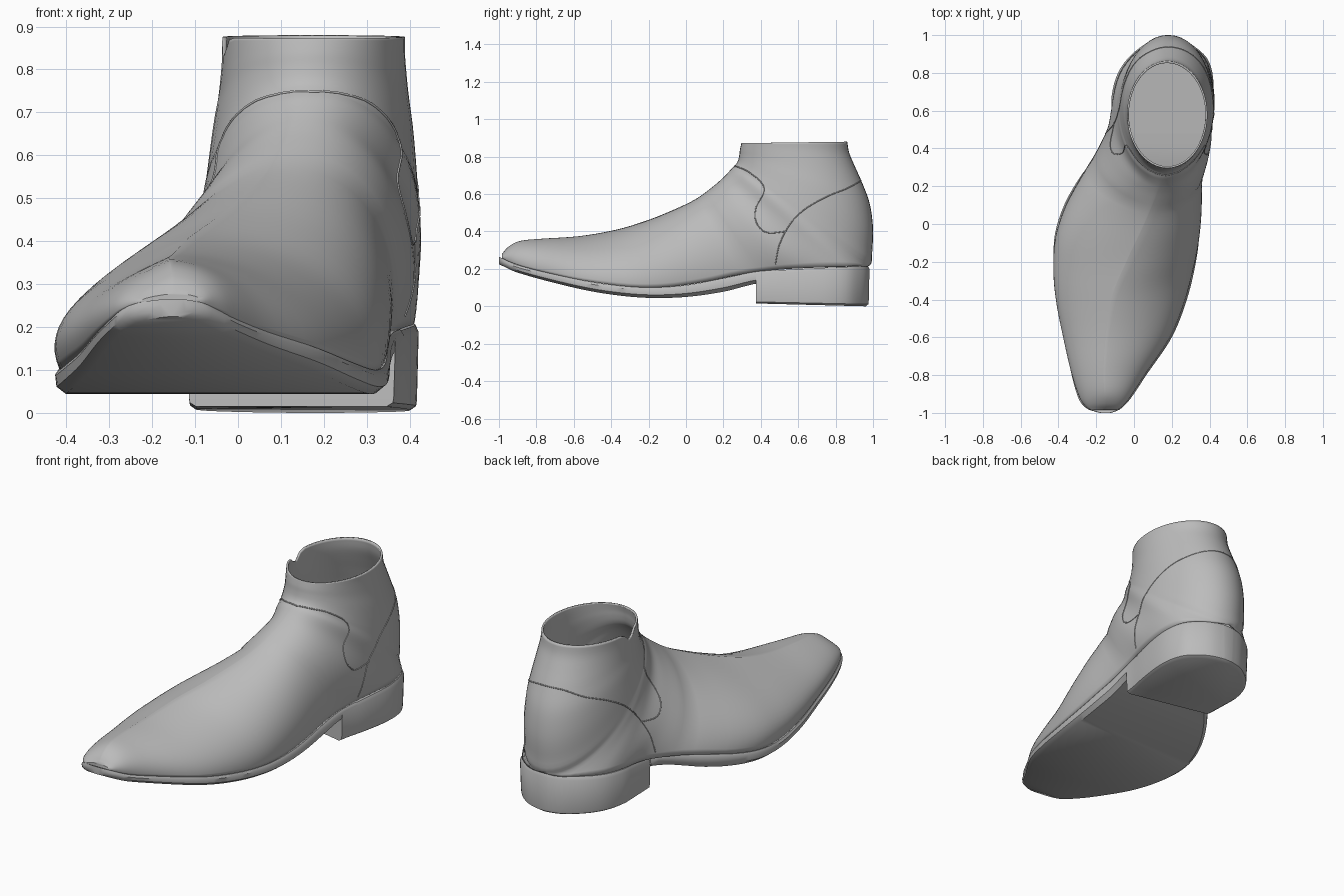
import bpy, bmesh, math
from mathutils import Vector
from mathutils.bvhtree import BVHTree

if "Cube" in bpy.data.objects:
    bpy.data.objects.remove(bpy.data.objects["Cube"])

leather = bpy.data.materials.new("grey leather")
leather.use_nodes = True
leather.diffuse_color = (0.5, 0.5, 0.5, 1)
leather.node_tree.nodes["Principled BSDF"].inputs["Base Color"].default_value = (0.5, 0.5, 0.5, 1)


def clamp(v):
    return max(0.0, min(1.0, v))


def lookup(table, t):
    """Smooth interpolation of table rows keyed by their first column."""
    t = max(table[0][0], min(table[-1][0], t))
    i = 0
    while i < len(table) - 2 and t > table[i + 1][0]:
        i += 1
    a, b = table[i], table[i + 1]
    before, after = table[max(i - 1, 0)], table[min(i + 2, len(table) - 1)]
    h = b[0] - a[0]
    f = (t - a[0]) / h
    out = []
    for c in range(1, len(a)):
        m0 = (b[c] - before[c]) / (b[0] - before[0]) * h
        m1 = (after[c] - a[c]) / (after[0] - a[0]) * h
        d = b[c] - a[c]
        out.append(a[c] + f * (m0 + f * (3 * d - 2 * m0 - m1 + f * (m0 + m1 - 2 * d))))
    return out


def finish(name, bm):
    bmesh.ops.remove_doubles(bm, verts=bm.verts, dist=0.0005)
    bmesh.ops.recalc_face_normals(bm, faces=bm.faces)
    mesh = bpy.data.meshes.new(name)
    bm.to_mesh(mesh)
    mesh.materials.append(leather)
    ob = bpy.data.objects.new(name, mesh)
    bpy.context.collection.objects.link(ob)
    for other in bpy.context.selected_objects:
        other.select_set(False)
    ob.select_set(True)
    bpy.context.view_layer.objects.active = ob
    bpy.ops.object.shade_smooth_by_angle(angle=math.radians(40))
    return ob


def loft(rings, cyclic, caps):
    bm = bmesh.new()
    rows = [[bm.verts.new(p) for p in ring] for ring in rings]
    n = len(rows[0])
    for a, b in zip(rows, rows[1:]):
        for j in range(n if cyclic else n - 1):
            k = (j + 1) % n
            bm.faces.new((a[j], a[k], b[k], b[j]))
    for end in caps:
        bm.faces.new(rows[end])
    return bm


# Sole outline: y, inner edge, outer edge
OUTLINE = [(-1, -.18, -.12), (-.985, -.235, -.08), (-.96, -.27, -.05), (-.92, -.295, -.015),
           (-.8, -.33, .065), (-.6, -.368, .2), (-.4, -.405, .28), (-.2, -.425, .328),
           (-.05, -.418, .347), (.1, -.37, .355), (.25, -.29, .357), (.4, -.2, .37),
           (.55, -.135, .4), (.7, -.115, .42), (.8, -.085, .415), (.88, -.03, .385),
           (.94, .04, .32), (.97, .1, .26), (.985, .175, .185)]
# Sole heights: y, underside, welt top
HEIGHTS = [(-1, .225, .265), (-.9, .18, .22), (-.6, .1, .148), (-.4, .063, .115),
           (-.2, .045, .1), (0, .05, .113), (.2, .078, .15), (.4, .125, .188), (.98, .17, .22)]
# Ridge of the instep: y, x
RIDGE = [(-1, -.15), (-.75, -.16), (-.4, -.12), (-.2, -.04), (0, .055), (.2, .14), (.3, .178)]


def welt(y):
    return lookup(HEIGHTS, y)[1]


# Sole: thin curved slab with a rounded edge, drawn in at the waist
rings = []
for i in range(49):
    y = -1 + 1.48 * (i / 48) ** 1.4
    l, r = lookup(OUTLINE, y)
    l += .04 * math.exp(-((y - .45) / .14) ** 2)
    lo, hi = lookup(HEIGHTS, y)
    mid = lo + (hi - lo) * 0.3
    rings.append([(l + .008, y, hi), (l, y, hi - .012), (l + .003, y, mid), (l + .025, y, lo),
                  (r - .025, y, lo), (r - .003, y, mid), (r, y, hi - .012), (r - .008, y, hi)])
finish("sole", loft(rings, True, (0, -1)))

# Heel block: stacked copies of the outline, with a slanted front
ys = [.375 + .606 * math.sin(i / 24 * math.pi / 2) for i in range(25)]
rings = []
for level, inset in ((0, .02), (.05, .006), (.12, .004), (.9, 0), (.985, .008)):
    left, right = [], []
    for y in ys:
        l, r = lookup(OUTLINE, y)
        l = max(l, -.118)
        base = .015 * (.98 - y) / .6
        z = base + (welt(y) - base) * level
        back = y - inset * clamp((y - .5) / .4)
        slant = .1 * clamp((.7 - y) / .325) ** 2
        left.append((l + inset, back + slant, z))
        right.append((r - inset, back, z))
    rings.append(left + right[::-1])
finish("heel", loft(rings, True, (0, -1)))

# Upper: arcs that fan from the upright toe section to the level collar
FOOT = [(-.985, -.985, .278, 0), (-.95, -.95, .318, 0), (-.88, -.885, .35, 0), (-.75, -.76, .362, 0),
        (-.55, -.57, .375, 0), (-.3, -.38, .408, .25), (-.1, -.22, .455, .29), (.1, -.08, .51, .3),
        (.3, .05, .572, .295), (.5, .14, .637, .28), (.65, .19, .68, .27), (.8, .222, .712, .262),
        (.91, .243, .735, .256), (.985, .257, .748, .25)]
ANKLE = [(.996, .3, .265, .757, .246), (1, .42, .273, .768, .24), (.982, .55, .28, .785, .232),
         (.942, .66, .285, .81, .222), (.902, .75, .288, .835, .216), (.873, .82, .292, .855, .213),
         (.862, .88, .296, .872, .213)]
rows = [(y, welt(y), *rest) for y, *rest in FOOT] + ANKLE
stations = [(i, *row) for i, row in enumerate(rows)]
last_foot = len(FOOT) - 1
# Side fullness by station: sloping inner side, upright outer side
POWER = [(0, 1.9, 1.1), (4, 2.1, 1.05), (7, 1.85, .82), (9, 1.4, .82), (11, 1.1, .86),
         (14, 1, .95), (20, 1, 1)]
ARC = 24


def arc_side(i, side):
    py, pz, ty, tz, wide = lookup(stations, i)
    l, r = lookup(OUTLINE, py)
    xc = (l + r) / 2
    w = max(0, (r - l) / 2 - .01) if i < last_foot else 0
    wide = max(wide, w * 1.02)
    skew = lookup(RIDGE, ty)[0] - xc
    power = lookup(POWER, i)[0 if side < 0 else 1]
    a = -math.acos(clamp(w / wide) ** (1 / power))
    points = []
    for j in range(ARC + 1):
        th = a + (math.pi / 2 - a) * j / ARC
        s = (math.sin(th) - math.sin(a)) / (1 - math.sin(a))
        x = xc + skew * s + side * wide * max(0, math.cos(th)) ** power
        y, z = py + (ty - py) * s, pz + (tz - pz) * s
        if side < 0 and i > last_foot:  # small notch in the inner collar
            z -= .05 * math.exp(-((y - .53) / .04) ** 2) * clamp((z - .7) / .17)
        points.append((x, y, z))
    return points


count = 80
rings = []
for k in range(count + 1):
    i = (len(rows) - 1) * k / count
    rings.append(arc_side(i, -1) + arc_side(i, 1)[-2::-1])
bm = loft(rings, False, (0,))
surface = BVHTree.FromBMesh(bm)
upper = finish("upper", bm)
shell = upper.modifiers.new("thickness", "SOLIDIFY")
shell.thickness = .01
shell.offset = -1


# Seams: thin cords projected on to the upper
def seam(name, rays):
    curve = bpy.data.curves.new(name, "CURVE")
    curve.dimensions = "3D"
    curve.bevel_depth = .003
    curve.bevel_resolution = 1
    hits = [surface.ray_cast(Vector(o), Vector(d))[0] for o, d in rays]
    table = [(i, *h) for i, h in enumerate(h for h in hits if h)]
    steps = (len(table) - 1) * 8
    line = curve.splines.new("POLY")
    line.points.add(steps)
    for k, p in enumerate(line.points):
        p.co = (*surface.find_nearest(Vector(lookup(table, k / 8)))[0], 1)
    curve.materials.append(leather)
    bpy.context.collection.objects.link(bpy.data.objects.new(name, curve))


GORE = [(.4, .665), (.415, .61), (.375, .53), (.375, .45), (.43, .395), (.54, .4)]
COUNTER = [(.86, .63), (.75, .585), (.63, .515), (.55, .43), (.5, .33), (.478, .225)]
for label, side in (("outer", 1), ("inner", -1)):
    def across(points):
        return [((.17 + side * 2, y, z), (-side, 0, 0)) for y, z in points]
    front = [((.17 + side * dx, -2, z), (0, 1, 0)) for dx, z in ((0, .748), (.08, .742), (.14, .72))]
    back = [((.17 + side * dx, 3, z), (0, -1, 0)) for dx, z in ((0, .672), (.08, .665))]
    seam(label + "_gore_seam", front + across(GORE))
    seam(label + "_counter_seam", back + across(COUNTER))
